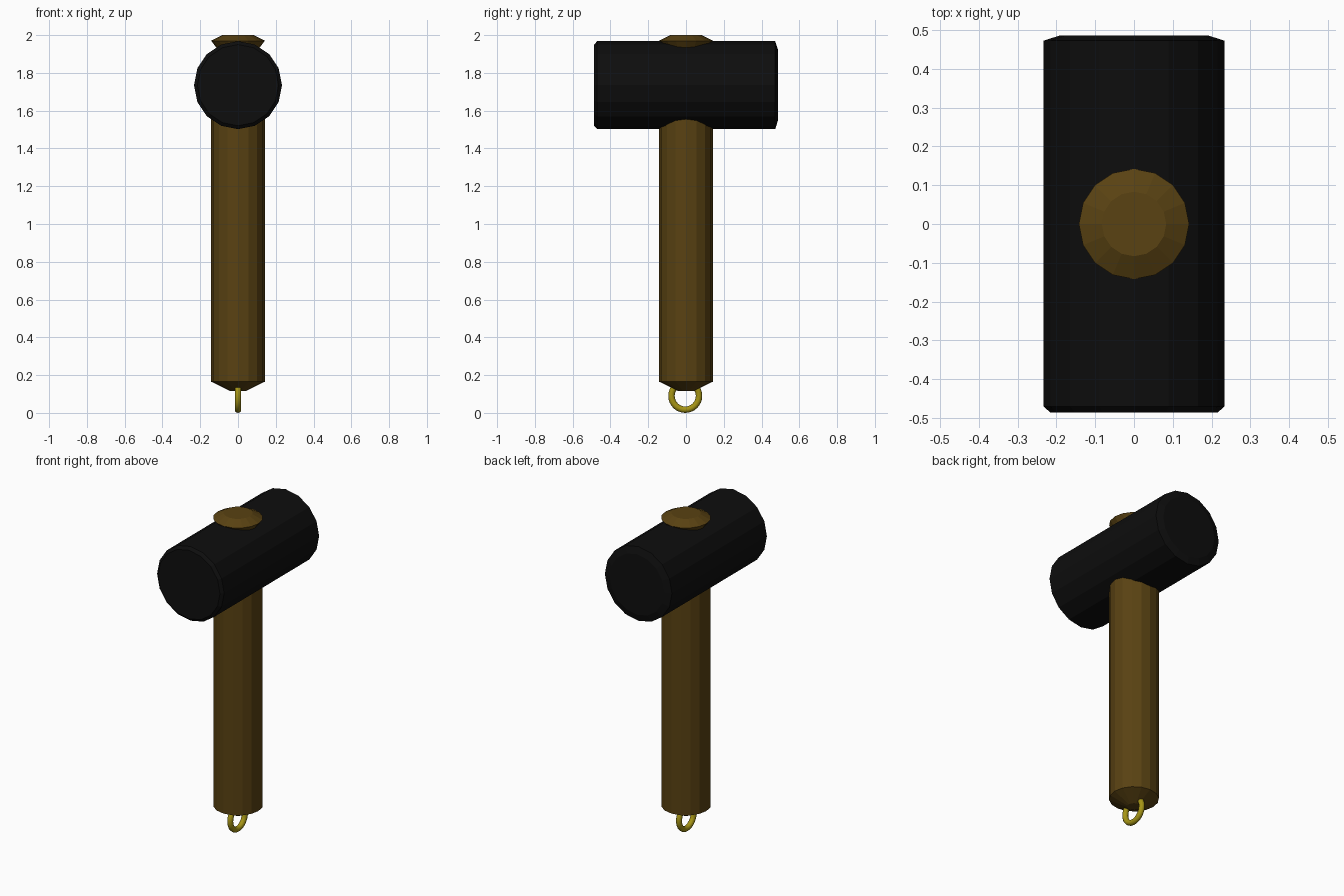
import bpy, math
from mathutils import Matrix

if "Cube" in bpy.data.objects:
    bpy.data.objects.remove(bpy.data.objects["Cube"])


def material(name, rgb):
    m = bpy.data.materials.new(name)
    m.diffuse_color = (*rgb, 1)
    m.use_nodes = True
    m.node_tree.nodes["Principled BSDF"].inputs["Base Color"].default_value = m.diffuse_color
    return m


def lathe(name, profile, sides, mat, matrix=Matrix()):
    """Closed solid of revolution about local z from (radius, z) points."""
    verts = [(r * math.cos(2 * math.pi * i / sides), r * math.sin(2 * math.pi * i / sides), z)
             for r, z in profile for i in range(sides)]
    faces = [list(range(sides))[::-1],
             list(range((len(profile) - 1) * sides, len(profile) * sides))]
    for k in range(len(profile) - 1):
        a, b = k * sides, (k + 1) * sides
        for i in range(sides):
            j = (i + 1) % sides
            faces.append((a + i, a + j, b + j, b + i))
    me = bpy.data.meshes.new(name)
    me.from_pydata(verts, [], faces)
    me.transform(matrix)
    me.materials.append(mat)
    ob = bpy.data.objects.new(name, me)
    bpy.context.collection.objects.link(ob)
    return ob


wood = material("brown wood", (0.100, 0.054, 0.006))
black = material("black rubber", (0.0042, 0.0042, 0.0042))
brass = material("yellow brass", (0.38, 0.30, 0.008))

# Handle: pointed butt, straight shaft, pinched neck and flared cap above the head
lathe("handle", [(0.04, 0.115), (0.142, 0.165), (0.142, 1.70),
                 (0.10, 1.915), (0.142, 1.97), (0.083, 2.0)], 16, wood)

# Mallet head lying along y, back end chamfered wider than the front end
to_y = Matrix.Translation((0, 0, 1.735)) @ Matrix.Rotation(-math.pi / 2, 4, 'X')
lathe("mallet_head", [(0.215, -0.486), (0.233, -0.47), (0.233, 0.472), (0.19, 0.486)],
      16, black, to_y)

# Hanging ring under the butt, in the yz plane
bpy.ops.mesh.primitive_torus_add(major_radius=0.073, minor_radius=0.017,
                                 major_segments=32, minor_segments=12,
                                 location=(0, -0.004, 0.09), rotation=(0, math.pi / 2, 0))
ring = bpy.context.object
ring.name = "hanging_ring"
ring.data.materials.append(brass)
bpy.ops.object.shade_smooth()
